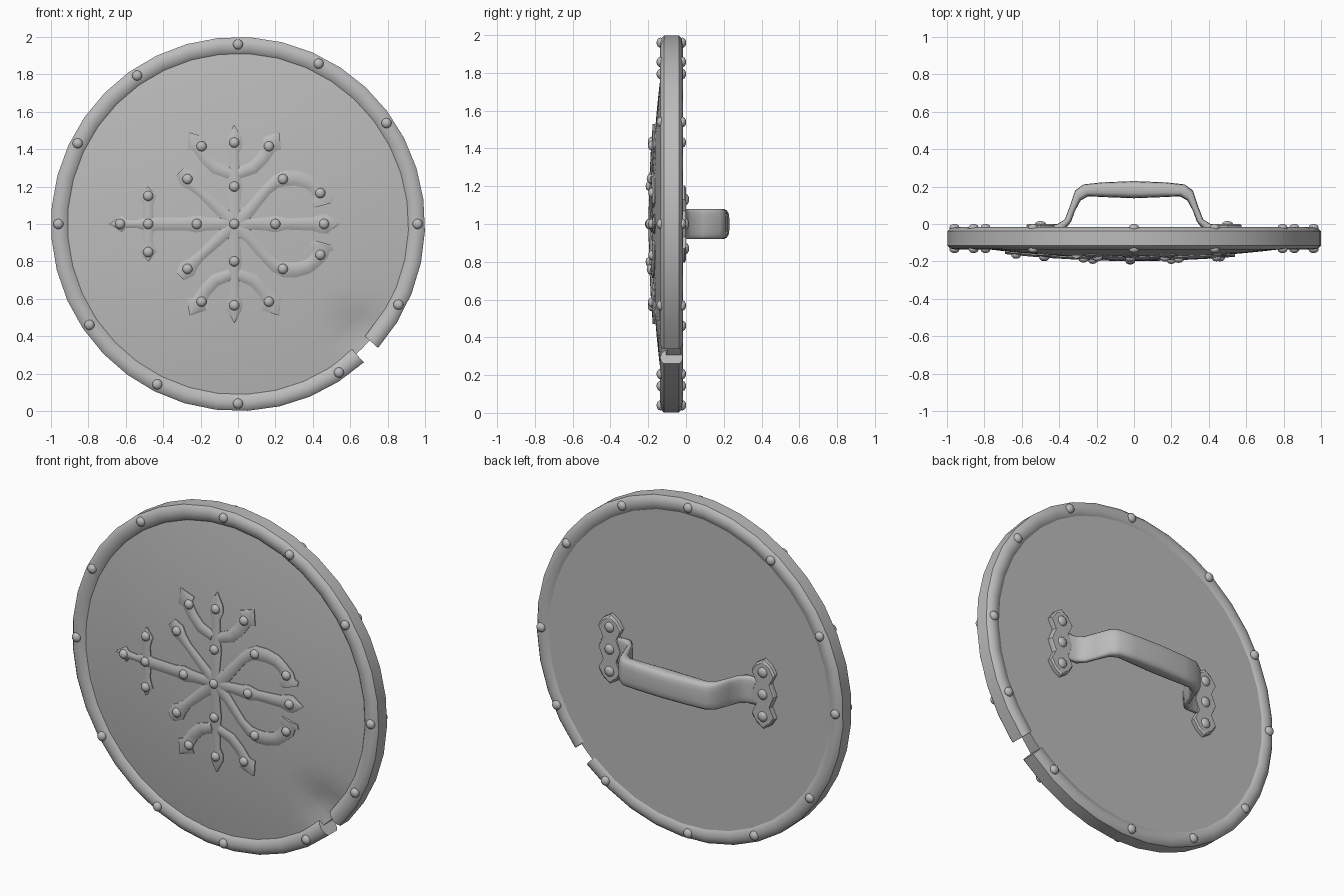
import bpy, bmesh
from math import sin, cos, radians, exp, pi, hypot
from mathutils import Vector, Matrix

if "Cube" in bpy.data.objects:
    bpy.data.objects.remove(bpy.data.objects["Cube"])

GREY = (0.5, 0.5, 0.5, 1)
metal = bpy.data.materials.new("plain grey")
metal.use_nodes = True
metal.diffuse_color = GREY
metal.node_tree.nodes["Principled BSDF"].inputs["Base Color"].default_value = GREY

CZ = 1.0        # height of the shield centre
BACK = -0.03    # plane of the flat back


def finish(name, bm, angle=40):
    bmesh.ops.remove_doubles(bm, verts=bm.verts, dist=0.0005)
    bmesh.ops.recalc_face_normals(bm, faces=bm.faces)
    mesh = bpy.data.meshes.new(name)
    bm.to_mesh(mesh)
    bm.free()
    mesh.materials.append(metal)
    obj = bpy.data.objects.new(name, mesh)
    bpy.context.collection.objects.link(obj)
    bpy.ops.object.select_all(action='DESELECT')
    obj.select_set(True)
    bpy.context.view_layer.objects.active = obj
    bpy.ops.object.shade_smooth_by_angle(angle=radians(angle))
    return obj


def loft(bm, loops, closed_section=True, closed_path=False):
    """Skin a list of point loops and cap the ends of an open path."""
    rows = [[bm.verts.new(p) for p in loop] for loop in loops]
    n = len(rows[0])
    pairs = list(zip(rows, rows[1:])) + ([(rows[-1], rows[0])] if closed_path else [])
    for a, b in pairs:
        for i in range(n if closed_section else n - 1):
            j = (i + 1) % n
            bm.faces.new((a[i], a[j], b[j], b[i]))
    if closed_section and not closed_path:
        bm.faces.new(rows[0])
        bm.faces.new(rows[-1])


def dome(x, z):
    """Front surface of the board, with a dent beside the broken rim."""
    r = hypot(x, z)
    dent = 0.035 * exp(-((x - 0.65) ** 2 + (z + 0.57) ** 2) / 0.011)
    return -0.118 - 0.065 * (1 - (r / 0.91) ** 2) + dent


def polar(r, a, y):
    return Vector((r * cos(a), y, CZ + r * sin(a)))


# Domed board with a flat back
bm = bmesh.new()
SEG = 72
radii = [0.001, 0.1, 0.2, 0.3, 0.4, 0.5, 0.6, 0.7, 0.8, 0.87, 0.94]
loops = []
for k in range(SEG):
    a = 2 * pi * k / SEG
    loop = [polar(r, a, dome(r * cos(a), r * sin(a))) for r in radii]
    loop += [polar(0.94, a, BACK), polar(0.001, a, BACK)]
    loops.append(loop)
loft(bm, loops, closed_section=False, closed_path=True)
finish("board", bm)

# Rolled rim, broken by a small gap at the lower left
bm = bmesh.new()
half = [(0.906, -0.112), (0.922, -0.128), (0.955, -0.137), (0.985, -0.131), (1.0, -0.116)]
section = half + [(r, -0.154 - y) for r, y in reversed(half)]
start, end, steps = radians(-41.5), radians(312.3), 36
loft(bm, [[polar(r, start + (end - start) * k / steps, y) for r, y in section]
          for k in range(steps + 1)])
finish("rim", bm)


def rivet(bm, x, y, z, size=0.027, height=0.021):
    mat = Matrix.Translation((x, y, CZ + z)) @ Matrix.Diagonal((size, height, size, 1))
    bmesh.ops.create_uvsphere(bm, u_segments=12, v_segments=8, radius=1, matrix=mat)


# Rim rivets on both sides
bm = bmesh.new()
for quarter in range(4):
    for step in (0, 34.2, 63.3):
        a = radians(90 * quarter + step)
        for y in (-0.135, -0.02):
            rivet(bm, 0.96 * cos(a), y, 0.96 * sin(a))
finish("rim_rivets", bm, 60)

# Emblem strokes: x, z, half width along each path
CX = -0.02
upright = [(CX, 0, .05), (CX, .08, .03), (CX, .2, .04), (CX, .27, .028), (CX, .38, .026),
           (CX, .42, .045), (CX, .46, .04), (CX, .53, 0)]
prong = [(0, .27, .03), (.08, .3, .034), (.13, .35, .034), (.17, .41, .035),
         (.18, .43, .06), (.22, .49, 0)]
back_diagonal = [(CX, 0, .05), (-.08, .06, .032), (-.2, .17, .026), (-.24, .21, .034),
                 (-.27, .24, .05), (-.31, .28, .03)]
hook = [(CX, 0, .05), (.06, .07, .032), (.15, .18, .028), (.2, .225, .034), (.25, .245, .042),
        (.31, .245, .04), (.37, .23, .038), (.41, .2, .036), (.44, .165, .042),
        (.445, .14, .045), (.448, .125, .065), (.455, .1, .05)]
crossbar = [(-.48, 0, .03), (-.48, .09, .026), (-.48, .13, .036), (-.48, .15, .045),
            (-.48, .2, 0)]
long_arm = [(CX, 0, .05), (-.1, 0, .032), (-.17, 0, .036), (-.22, 0, .046), (-.28, 0, .034),
            (-.43, 0, .034), (-.48, 0, .045), (-.54, 0, .02), (-.6, 0, .022),
            (-.62, 0, .045), (-.69, 0, 0)]
short_arm = [(CX, 0, .05), (.08, 0, .03), (.15, 0, .036), (.2, 0, .045), (.26, 0, .03),
             (.4, 0, .036), (.45, 0, .052), (.48, 0, .05), (.54, 0, 0)]
other_prong = [(2 * CX - x, z, w) for x, z, w in prong]
PROFILE = [(-1, -.006), (-1, .005), (-.55, .012), (0, .015), (.55, .012), (1, .005), (1, -.006)]


def stroke(bm, path):
    """A rounded band draped over the dome."""
    loops = []
    for i, (x, z, w) in enumerate(path):
        a, b = path[max(i - 1, 0)], path[min(i + 1, len(path) - 1)]
        t = Vector((b[0] - a[0], b[1] - a[1])).normalized()
        loop = []
        for side, lift in PROFILE:
            px, pz = x - t.y * w * side, z + t.x * w * side
            loop.append((px, dome(px, pz) - lift, CZ + pz))
        loops.append(loop)
    loft(bm, loops)


bm = bmesh.new()
for sign in (1, -1):
    for path in (upright, prong, other_prong, back_diagonal, hook, crossbar):
        stroke(bm, [(x, sign * z, w) for x, z, w in path])
for path in (long_arm, short_arm):
    stroke(bm, path)
finish("emblem", bm)

# Emblem rivets
bm = bmesh.new()
for x in (CX, -.22, -.48, -.63, .2, .46):
    rivet(bm, x, dome(x, 0) - 0.013, 0)
for x, z in ((CX, .2), (CX, .435), (.165, .415), (-.195, .415), (-.27, .24),
             (.24, .24), (.44, .165), (-.48, .15)):
    for s in (1, -1):
        rivet(bm, x, dome(x, z) - 0.013, s * z)
finish("emblem_rivets", bm, 60)

# Handle: outer and inner edge points of one half, then mirrored
outer = [(.47, -.006), (.41, 0), (.37, .025), (.345, .09), (.315, .18), (.27, .212), (.17, .223), (0, .23)]
inner = [(.47, -.032), (.37, -.032), (.335, .015), (.315, .07), (.285, .125), (.245, .148), (.15, .143), (0, .137)]
half = list(zip(outer, inner))
stations = half + [((-o[0], o[1]), (-i[0], i[1])) for o, i in reversed(half[:-1])]
bm = bmesh.new()
loops = []
for o, i in stations:
    o, i = Vector(o), Vector(i)
    mid, across = (o + i) / 2, (o - i) / 2
    loop = []
    for k in range(16):
        a = 2 * pi * (k + 0.5) / 16
        c, s = cos(a), sin(a)
        u = abs(c) ** 0.55 * (1 if c > 0 else -1)
        v = abs(s) ** 0.55 * (1 if s > 0 else -1)
        p = mid + across * u
        loop.append((p.x, p.y, CZ + 0.079 * v))
    loops.append(loop)
loft(bm, loops)
finish("handle", bm, 50)

# Scalloped handle mounts with three rivets each
outline = [(0, .205), (.045, .175), (.075, .13), (.045, .07), (.075, 0)]
right = outline + [(w, -z) for w, z in reversed(outline[:-1])]
ring = right + [(-w, z) for w, z in reversed(right[1:-1])]
for side, name in ((1, "left"), (-1, "right")):
    bm = bmesh.new()
    loft(bm, [[(side * 0.5 + w * s, y, CZ + z * s) for w, z in ring]
              for y, s in ((-0.034, 1), (-0.008, 1), (0, 0.93))])
    finish(name + "_handle_mount", bm, 30)
    bm = bmesh.new()
    for z in (-.13, 0, .13):
        rivet(bm, side * 0.5, -0.002, z, 0.03, 0.018)
    finish(name + "_mount_rivets", bm, 60)
